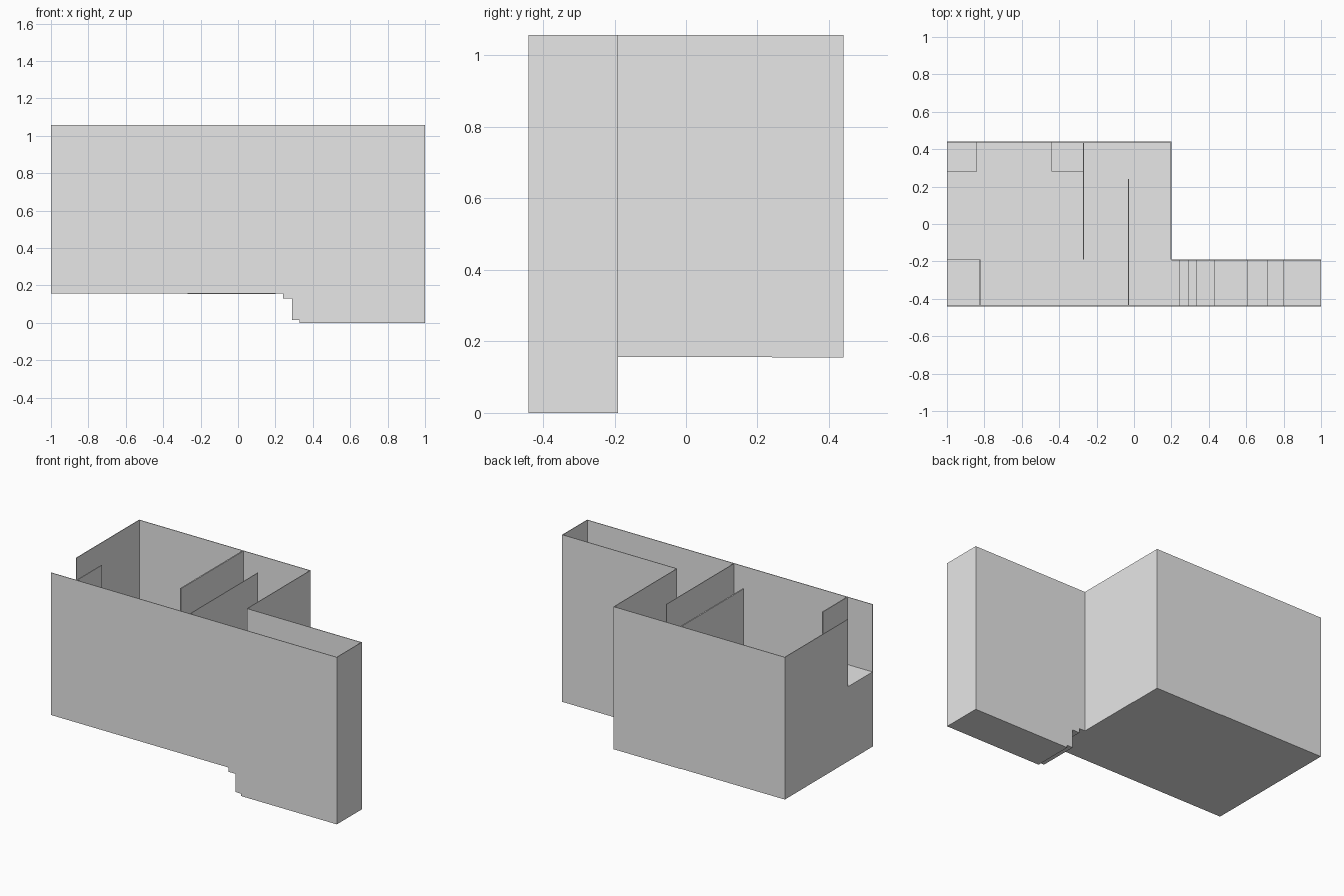
import bpy, bmesh

cube = bpy.data.objects.get("Cube")
if cube:
    bpy.data.objects.remove(cube, do_unlink=True)

grey = bpy.data.materials.new("plain_grey")
grey.use_nodes = True
GREY = (0.8, 0.8, 0.8, 1.0)
grey.diffuse_color = GREY
grey.node_tree.nodes["Principled BSDF"].inputs["Base Color"].default_value = GREY

T = 0.004                               # wall thickness
LEFT, RIGHT, WING = -1.0, 1.0, 0.2      # plan limits along x
FRONT, MID, BACK = -0.44, -0.19, 0.44   # plan limits along y
BASE, TOP, SILL = 0.157, 1.057, 0.63    # heights


def add_object(name, bm):
    bmesh.ops.recalc_face_normals(bm, faces=bm.faces)
    mesh = bpy.data.meshes.new(name)
    bm.to_mesh(mesh)
    bm.free()
    mesh.materials.append(grey)
    obj = bpy.data.objects.new(name, mesh)
    bpy.context.collection.objects.link(obj)
    return obj


def box(name, x0, x1, y0, y1, z0, z1):
    bm = bmesh.new()
    bmesh.ops.create_cube(bm, size=1)
    for v in bm.verts:
        v.co.x = x1 if v.co.x > 0 else x0
        v.co.y = y1 if v.co.y > 0 else y0
        v.co.z = z1 if v.co.z > 0 else z0
    return add_object(name, bm)


def extrude_profile(name, points, y0, y1):
    """Extrude an outline in x and z along y."""
    bm = bmesh.new()
    face = bm.faces.new([bm.verts.new((x, y0, z)) for x, z in points])
    grown = bmesh.ops.extrude_face_region(bm, geom=[face])["geom"]
    for v in grown:
        if isinstance(v, bmesh.types.BMVert):
            v.co.y = y1
    return add_object(name, bm)


# stepped underside shared by the corridor walls and floor
steps = [(0.24, BASE), (0.24, 0.13), (0.29, 0.13), (0.29, 0.015),
         (0.33, 0.015), (0.33, 0), (RIGHT, 0)]

# corridor walls
extrude_profile("front_wall", [(LEFT, BASE)] + steps + [(RIGHT, TOP), (LEFT, TOP)],
                FRONT, FRONT + T)
extrude_profile("corridor_back_wall", [(WING, BASE)] + steps + [(RIGHT, TOP), (WING, TOP)],
                MID - T, MID)
box("corridor_end_wall", RIGHT - T, RIGHT, FRONT, MID, 0, TOP)

# corridor floor with its steps down
floor_top = [(x + T, z + T) for x, z in steps[:-1]] + [(RIGHT, T)]
extrude_profile("corridor_floor",
                [(LEFT, BASE)] + steps + floor_top[::-1] + [(LEFT, BASE + T)], FRONT, MID)

# room walls and floor
box("room_floor", LEFT, WING, MID, BACK, BASE, BASE + T)
box("room_back_wall", LEFT, WING, BACK - T, BACK, BASE, TOP)
box("room_side_wall", WING - T, WING, MID, BACK, BASE, TOP)
box("room_outer_wall", LEFT, LEFT + T, MID, BACK, BASE, TOP)

# partitions standing at full height
box("bedroom_partition", -0.274, -0.266, MID, BACK, BASE, TOP)
box("closet_partition", -0.032, -0.028, FRONT, 0.24, BASE, TOP)
box("bay_partition", -0.826, -0.82, FRONT, MID, BASE, TOP)

# solid sill of the open bay
box("bay_sill", LEFT, -0.82, FRONT, MID, BASE, SILL)

# low floor levels and blocks
box("raised_corridor_floor", -0.37, 0.24, FRONT, MID, BASE, BASE + 0.01)
box("rear_floor_strip", -0.27, WING, 0.24, BACK, BASE - 0.002, BASE + 0.01)
for name, x0, x1 in (("outer_corner_block", LEFT, -0.84), ("inner_corner_block", -0.44, -0.27)):
    box(name, x0, x1, 0.28, BACK, BASE, BASE + 0.16)
for name, x0, x1, height in (("low_tread", 0.43, 0.61, 0.02), ("middle_tread", 0.71, 0.8, 0.02),
                             ("end_ledge", 0.8, RIGHT, 0.04)):
    box(name, x0, x1, FRONT, MID, 0, height)
